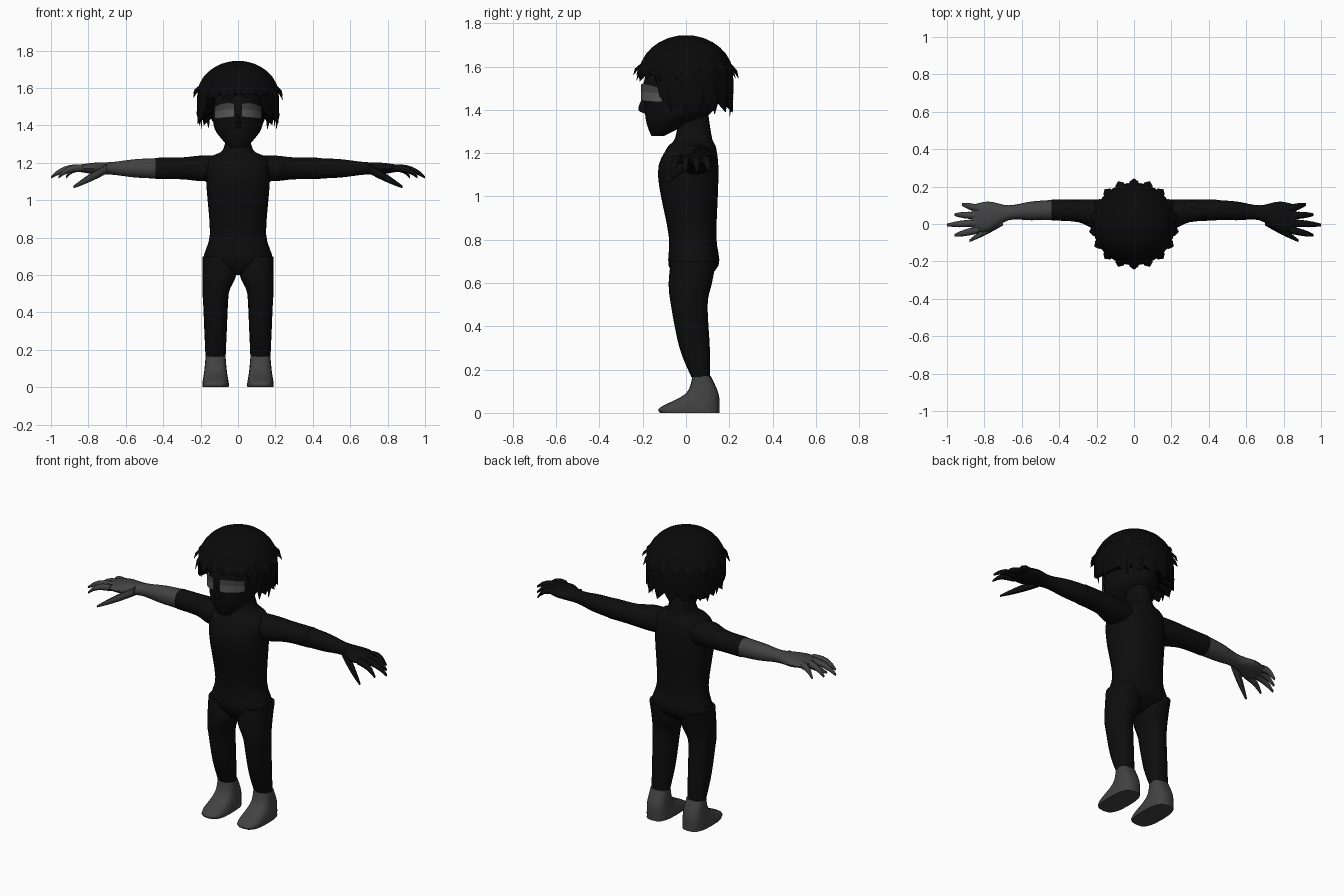
import bpy, bmesh, math, random
from mathutils import Vector
from math import sin, cos, pi, tau

random.seed(4)
default_cube = bpy.data.objects.get("Cube")
if default_cube:
    bpy.data.objects.remove(default_cube)


def material(name, value):
    mat = bpy.data.materials.new(name)
    mat.use_nodes = True
    colour = (value, value, value, 1)
    mat.diffuse_color = colour
    shader = mat.node_tree.nodes["Principled BSDF"]
    shader.inputs["Base Color"].default_value = colour
    shader.inputs["Roughness"].default_value = .9
    return mat


BLACK = material("black body", .004)
HAIR = material("black hair", .003)
GREY = material("dark grey skin", .055)
EYE = material("grey eye", .1)
LID = material("shaded eye", .06)


def finish(name, bm, mat, angle=50):
    mesh = bpy.data.meshes.new(name)
    bm.to_mesh(mesh)
    bm.free()
    mesh.materials.append(mat)
    part = bpy.data.objects.new(name, mesh)
    bpy.context.collection.objects.link(part)
    bpy.ops.object.select_all(action='DESELECT')
    part.select_set(True)
    bpy.context.view_layer.objects.active = part
    bpy.ops.object.shade_smooth_by_angle(angle=math.radians(angle))


def skin(bm, rings):
    # Bridge equal rings of points into a closed tube
    loops = [[bm.verts.new(point) for point in ring] for ring in rings]
    for lower, upper in zip(loops, loops[1:]):
        for i in range(len(lower)):
            bm.faces.new((lower[i - 1], lower[i], upper[i], upper[i - 1]))
    bm.faces.new(loops[0])
    bm.faces.new(loops[-1])
    bmesh.ops.recalc_face_normals(bm, faces=bm.faces)


def flow(rows, steps=4):
    # Smooth curve through a few key sections
    keys = [Vector(row) for row in rows]
    padded = [keys[0]] + keys + [keys[-1]]
    for before, start, end, after in zip(padded, padded[1:], padded[2:], padded[3:]):
        for i in range(steps):
            t = i / steps
            leave, arrive = (end - before) / 2, (after - start) / 2
            ease = t * t * (3 - 2 * t)
            yield (start.lerp(end, ease) + leave * t * (1 - t) ** 2
                   - arrive * t * t * (1 - t))
    yield keys[-1]


def oval(sides, power):
    for i in range(sides):
        c, s = cos(tau * i / sides), sin(tau * i / sides)
        yield math.copysign(abs(c) ** power, c), math.copysign(abs(s) ** power, s)


def upright(name, rows, mat, side=0, sides=20, power=.9):
    # Each row: height, half width, front, back
    bm = bmesh.new()
    skin(bm, [[(side * min(.12, .19 - width) + width * c,
                (front + back) / 2 + (back - front) / 2 * s, z)
               for c, s in oval(sides, power)]
              for z, width, front, back in flow(rows)])
    finish(name, bm, mat)


def sideways(name, rows, mat, side, sides=14):
    # Each row: reach, depth position, height, half depth, half height
    bm = bmesh.new()
    skin(bm, [[(side * x, y + depth * c, z + height * s) for c, s in oval(sides, .95)]
              for x, y, z, depth, height in rows])
    finish(name, bm, mat)


def level(rows, z=1.17):
    # Arm sections all sit at one height
    return [(x, y, z, depth, height) for x, y, depth, height in flow(rows)]


# Torso and neck
upright("torso", [
    (.6, .06, -.03, .06), (.68, .18, -.08, .15), (.82, .15, -.08, .14),
    (1.1, .17, -.13, .15), (1.22, .16, -.09, .14), (1.27, .08, -.05, .12),
    (1.4, .06, -.03, .1)], BLACK, sides=24)

# Head tapering to the chin
upright("head", [
    (1.28, .04, -.16, -.1), (1.33, .09, -.18, 0), (1.4, .13, -.19, .13),
    (1.55, .13, -.19, .14), (1.68, .07, -.08, .08)], BLACK, sides=28, power=1)
upright("nose", [(1.38, .02, -.18, -.1), (1.4, .02, -.22, -.1),
                 (1.46, .01, -.2, -.1)], BLACK, sides=8, power=1)


def eye(name, side, low, high, mat, steps=8):
    # Thin plate that follows the curve of the face
    bm = bmesh.new()
    columns = []
    for i in range(steps + 1):
        t = i / steps
        x = .02 + .105 * t
        y = -.03 - .18 * math.sqrt(1 - (x / .14) ** 2)
        bottom = 1.445 - .01 * t
        height = .06 + .02 * sin(pi * (.2 + .7 * t))
        columns.append([bm.verts.new((side * x, y, bottom + height * h))
                        for h in (low, high)])
    for inner, outer in zip(columns, columns[1:]):
        corners = [inner[0], outer[0], outer[1], inner[1]]
        bm.faces.new(corners[::side])
    finish(name, bm, mat)


def hair_edge(angle):
    # Height of the hair edge, short over the face and long behind
    away = min(angle, tau - angle)
    drop = max(0, min(1, (away - .8) / .3))
    return 1.56 - .12 * drop - .03 * away / pi


# Hair cap: a dome with a jagged lower edge, turned in beneath
columns = 64
strands = []
for i in range(columns):
    angle = tau * i / columns
    jag = 1 - abs(i % 4 - 2) / 2
    if i % 4 == 0:
        length = random.uniform(.03, .05)
    edge = hair_edge(angle)
    strand = [(.22 * sin(k / 5), 1.555 + .19 * cos(k / 5))
              for k in (.5, 1, 2, 3, 4, 5, 6, 7)]
    strand += [(.22, (1.58 + edge) / 2), (.205 + .015 * jag, edge + .02 - jag * length),
               (.15, edge + .04)]
    strands.append([(r * sin(angle), -r * cos(angle), z) for r, z in strand])
bm = bmesh.new()
skin(bm, list(zip(*strands)))
finish("hair_cap", bm, HAIR, 35)


def tuft(bm, angle, root, tip, width=.03):
    # Pointed lock lying against the cap; root and tip are radius and height
    out = Vector((sin(angle), -cos(angle), 0))
    across = Vector((cos(angle), sin(angle), 0))
    start, end = (out * r + Vector((0, 0, z)) for r, z in (root, tip))
    middle = start.lerp(end, .5) + out * .01
    skin(bm, [[p + across * w, p + out * w * .4, p - across * w, p - out * w * .4]
              for p, w in ((start, width), (middle, width * .8), (end, .002))])


# Two tiers of tufts around the cap
bm = bmesh.new()
count = 18
for i in range(count):
    angle = tau * i / count
    tuft(bm, angle, (.19, 1.62), (.243, random.uniform(1.52, 1.57)))
    if 3 < i < count - 2:
        tip_height = hair_edge(angle) - random.uniform(.01, .05)
        tuft(bm, angle - pi / count, (.2, 1.53), (.205, tip_height))
finish("hair_tufts", bm, HAIR, 35)

# Paired parts
for side, label in ((1, "left"), (-1, "right")):
    eye(label + "_eye", side, 0, .55, EYE)
    eye(label + "_upper_eye", side, .55, 1, LID)

    upright(label + "_leg", [
        (.7, .08, -.07, .14), (.6, .09, -.08, .12), (.5, .07, -.07, .1),
        (.3, .06, -.03, .11), (.165, .054, .025, .112)], BLACK, side)
    upright(label + "_foot", [
        (0, .07, -.12, .155), (.025, .07, -.12, .155), (.09, .06, 0, .15),
        (.17, .053, .03, .115)], GREY, side, power=.7)

    # One bare arm, one covered to the fingertips
    lower = BLACK if side > 0 else GREY
    sideways(label + "_upper_arm", level([
        (.1, .05, .07, .07), (.2, .05, .08, .07), (.3, .07, .06, .06),
        (.44, .075, .056, .058)]), BLACK, side)
    sideways(label + "_forearm_and_palm", level([
        (.43, .075, .054, .056), (.55, .07, .05, .05), (.67, .06, .04, .035),
        (.78, .04, .08, .03), (.87, .03, .07, .015)]), lower, side)

    # Fingers fan out and curl down toward the tips
    for i, finger in enumerate(("index", "middle", "ring", "little")):
        root, tip = -.03 + .037 * i, -.06 + .055 * i
        reach = .17 - .04 * abs(i - 1)
        rows = []
        for k in range(6):
            t = k / 5
            r = .02 - .013 * t ** 3
            rows.append((.83 + reach * t, root + (tip - root) * t,
                         1.172 - .05 * t ** 3, r, r))
        sideways(f"{label}_{finger}_finger", rows, lower, side, 8)

    # Thumb points forward and down
    rows = []
    for k in range(6):
        t = k / 5
        r = .027 - .02 * t ** 2
        rows.append((.7 + .18 * t, .02 - .11 * t, 1.17 - .1 * t, r, r))
    sideways(label + "_thumb", rows, lower, side, 8)
